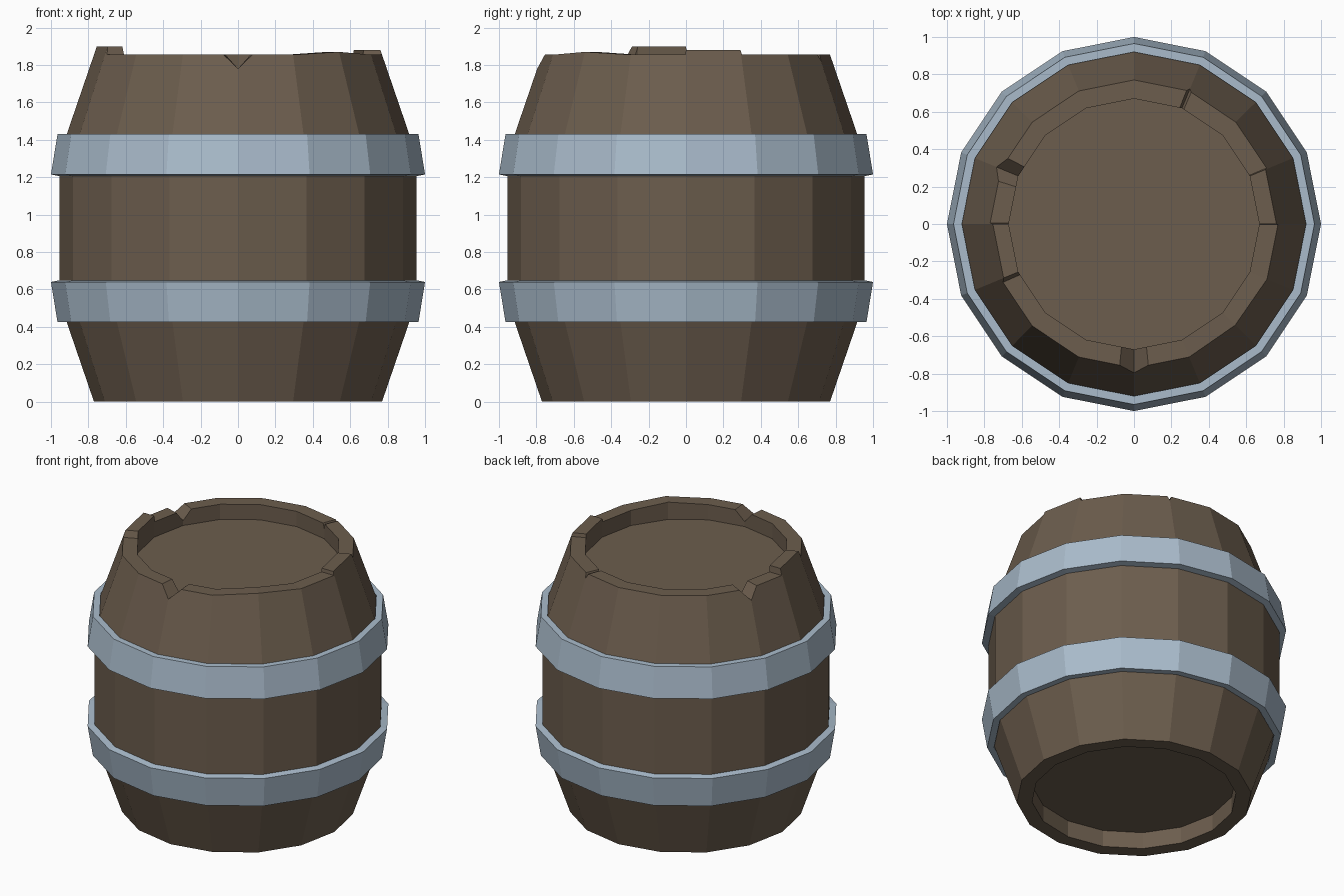
import bpy, bmesh, math

if "Cube" in bpy.data.objects:
    bpy.data.objects.remove(bpy.data.objects["Cube"])

SIDES = 16
STEP = 360 / SIDES
TOP = 1.855


def material(name, rgb):
    m = bpy.data.materials.new(name)
    m.diffuse_color = (*rgb, 1)
    m.use_nodes = True
    m.node_tree.nodes["Principled BSDF"].inputs["Base Color"].default_value = m.diffuse_color
    return m


def flat_side(angle):
    # radius factor that keeps extra columns on the flat sides
    return math.cos(math.radians(STEP / 2)) / math.cos(math.radians(angle % STEP - STEP / 2))


def lathe(name, columns, mat, closed):
    # columns: list of (angle, [(radius, z), ...])
    bm = bmesh.new()
    rings = []
    for angle, profile in columns:
        a, k = math.radians(angle), flat_side(angle)
        rings.append([bm.verts.new((r * k * math.cos(a), r * k * math.sin(a), z)) for r, z in profile])
    n = len(rings[0])
    for i, cur in enumerate(rings):
        nxt = rings[(i + 1) % len(rings)]
        for j in range(n if closed else n - 1):
            k = (j + 1) % n
            bm.faces.new((cur[j], nxt[j], nxt[k], cur[k]))
    if not closed:
        bm.faces.new([c[0] for c in reversed(rings)])
        bm.faces.new([c[-1] for c in rings])
    bmesh.ops.recalc_face_normals(bm, faces=bm.faces)
    me = bpy.data.meshes.new(name)
    bm.to_mesh(me)
    bm.free()
    me.materials.append(mat)
    ob = bpy.data.objects.new(name, me)
    bpy.context.collection.objects.link(ob)
    return ob


wood = material("wood", (0.15, 0.11, 0.075))
iron = material("iron", (0.40, 0.50, 0.60))

# Rim height around the barrel: raised bump, V notches, slit and raised blocks
rim = {i * STEP: TOP for i in range(SIDES)}
rim[315.0] = 1.87
for centre, half, low in ((270.0, 5.8, 1.78), (157.5, 5.0, 1.78), (67.5, 1.0, 1.82)):
    rim.update({centre - half: TOP, centre: low, centre + half: TOP})
rim.update({359.7: TOP, 0.0: 1.88, 22.5: 1.88, 22.9: TOP})
rim.update({179.6: TOP, 180.0: 1.90, 202.5: 1.90, 204.0: TOP})
rim[359.7] = TOP


def stave(z):
    # outer wall leans inward towards the rim
    outer = 0.77 + (TOP - z) * 0.343
    return [(0.67, 0.12), (0.67, 0), (0.77, 0), (0.955, 0.54), (0.955, 1.315),
            (outer, z), (0.67, z), (0.67, 1.745)]


lathe("barrel_body", [(a, stave(z)) for a, z in sorted(rim.items())], wood, False)

# Two mirrored metal hoops
hoop = [(0.92, 1.43), (0.965, 1.43), (1.0, 1.215), (0.95, 1.205)]
mirrored = [(r, 1.855 - z) for r, z in hoop]
for name, profile in (("upper_hoop", hoop), ("lower_hoop", mirrored)):
    lathe(name, [(i * STEP, profile) for i in range(SIDES)], iron, True)
